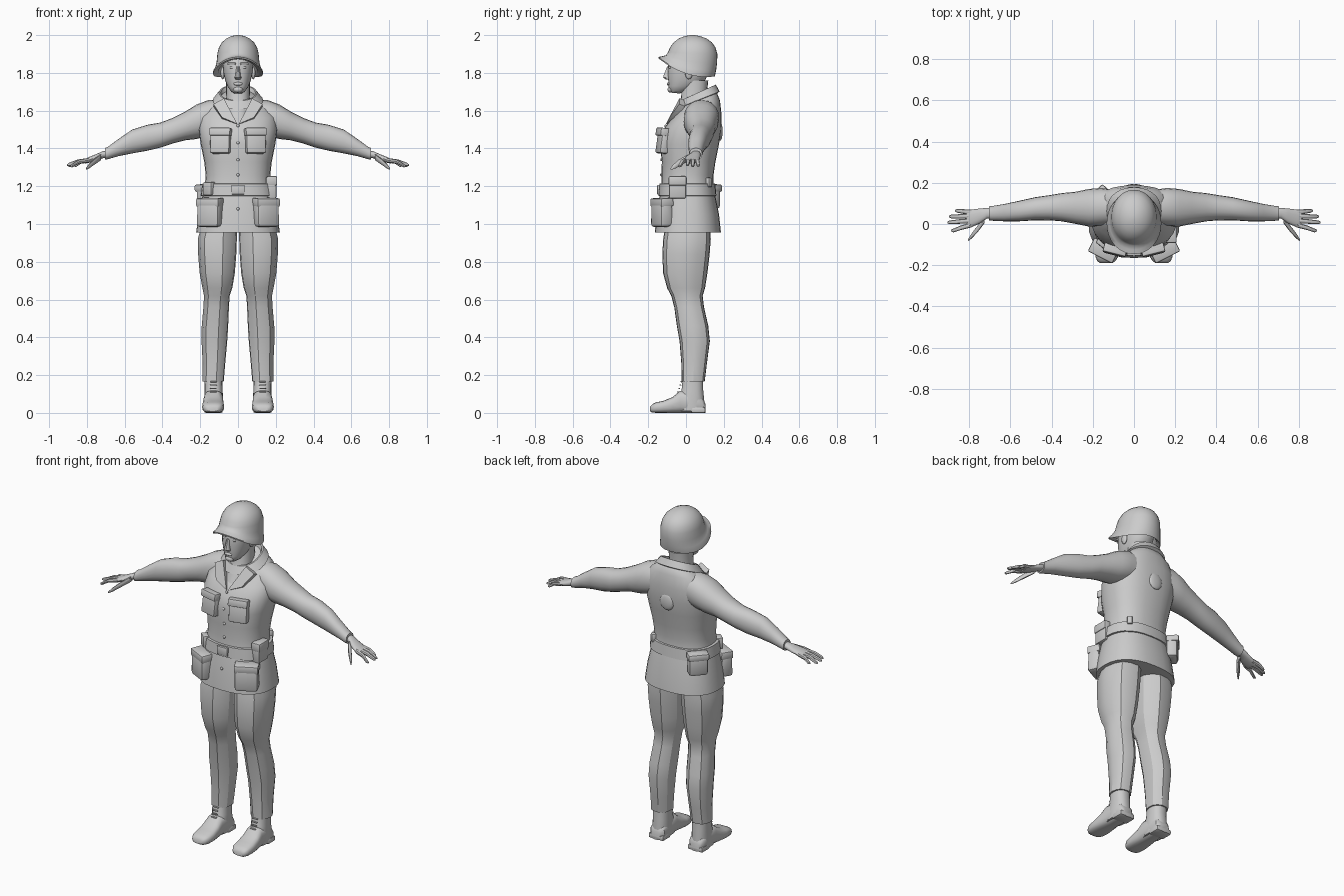
import bpy, bmesh, math
from mathutils import Matrix, Vector

gray = bpy.data.materials.new("plain gray")
gray.diffuse_color = (0.6, 0.6, 0.6, 1)


def finish(name, bm, mirror=False, angle=40):
    bmesh.ops.recalc_face_normals(bm, faces=bm.faces)
    me = bpy.data.meshes.new(name)
    bm.to_mesh(me)
    bm.free()
    me.materials.append(gray)
    me.shade_smooth()
    me.set_sharp_from_angle(angle=math.radians(angle))
    ob = bpy.data.objects.new(name, me)
    bpy.context.collection.objects.link(ob)
    if mirror:
        ob.modifiers.new("mirror", 'MIRROR').use_mirror_merge = False
    return ob


def loft(name, rings, axis='z', n=28, p=2.2, mirror=False, angle=40, fold=0.0):
    """Ring: (position, a0, a1, b0, b1, tilt, sag), a superellipse in the box a0..a1, b0..b1."""
    bm = bmesh.new()
    loops = []
    for r in rings:
        t, a0, a1, b0, b1 = r[:5]
        tilt, sag = (tuple(r[5:]) + (0, 0))[:2]
        loop = []
        for i in range(n):
            th = 2 * math.pi * i / n
            c, s = math.cos(th), math.sin(th)
            k = 1 - fold * (i % 2)
            u = math.copysign(abs(c) ** (2 / p), c) * k
            v = math.copysign(abs(s) ** (2 / p), s) * k
            a = (a0 + a1) / 2 + u * (a1 - a0) / 2
            b = (b0 + b1) / 2 + v * (b1 - b0) / 2
            w = t + tilt * v * (b1 - b0) / 2 - sag * c * c
            co = {'z': (a, b, w), 'x': (w, a, b), 'y': (a, w, b)}[axis]
            loop.append(bm.verts.new(co))
        loops.append(loop)
    for l0, l1 in zip(loops, loops[1:]):
        for i in range(n):
            j = (i + 1) % n
            bm.faces.new((l0[i], l0[j], l1[j], l1[i]))
    bm.faces.new(loops[0])
    bm.faces.new(loops[-1])
    return finish(name, bm, mirror, angle)


def box(name, loc, size, rz=0, rx=0, bevel=0.008, mirror=False, taper=1.0):
    bm = bmesh.new()
    bmesh.ops.create_cube(bm, size=1)
    for v in bm.verts:
        if v.co.z > 0:
            v.co.y *= taper
        v.co = Vector((v.co.x * size[0], v.co.y * size[1], v.co.z * size[2]))
    bmesh.ops.bevel(bm, geom=bm.edges[:], offset=bevel, segments=2, affect='EDGES', profile=0.5)
    m = Matrix.Translation(loc) @ Matrix.Rotation(math.radians(rz), 4, 'Z') @ Matrix.Rotation(math.radians(rx), 4, 'X')
    bm.transform(m)
    return finish(name, bm, mirror)


def ball(name, loc, size, mirror=False):
    bm = bmesh.new()
    bmesh.ops.create_uvsphere(bm, u_segments=16, v_segments=10, radius=1)
    bm.transform(Matrix.Translation(loc) @ Matrix.Diagonal((*size, 1)))
    return finish(name, bm, mirror)


def sym(rows):
    """Rings symmetric in x: (z, half width, y0, y1, tilt, sag)."""
    return [(r[0], -r[1], r[1], *r[2:]) for r in rows]


# Jacket body with flared skirt
loft("jacket", sym([
    (0.955, .222, -.165, .185), (1.05, .208, -.157, .175), (1.15, .188, -.14, .155),
    (1.20, .176, -.13, .145), (1.26, .171, -.13, .146), (1.33, .179, -.128, .156),
    (1.42, .197, -.138, .174), (1.50, .209, -.122, .187), (1.57, .203, -.075, .188, .08),
    (1.625, .165, -.045, .180, .25), (1.66, .115, -.035, .162, .4), (1.672, .09, -.03, .145, .45)]), p=2.4)

# Collar and lapels
loft("collar", sym([
    (1.65, .085, -.02, .135, .5), (1.695, .092, -.025, .15, .45), (1.695, .1, -.032, .158, .45),
    (1.655, .133, -.055, .178, .4), (1.65, .12, -.04, .165, .4)]), angle=30)
bm = bmesh.new()
front = [bm.verts.new(c) for c in ((.075, -.035, 1.665), (.13, -.035, 1.635), (.085, -.088, 1.565), (.004, -.105, 1.53))]
back = [bm.verts.new(v.co + Vector((0, .03, -.012))) for v in front]
bm.faces.new(front)
bm.faces.new(back)
for i in range(4):
    j = (i + 1) % 4
    bm.faces.new((front[i], front[j], back[j], back[i]))
finish("lapel", bm, True)

# Sleeves
loft("sleeve", [
    (.09, .0, .165, 1.48, 1.66), (.16, -.01, .175, 1.465, 1.655), (.22, -.012, .17, 1.45, 1.632),
    (.28, .0, .157, 1.443, 1.595), (.35, .013, .15, 1.425, 1.56), (.41, .018, .14, 1.405, 1.537),
    (.48, .018, .13, 1.388, 1.525), (.56, .013, .112, 1.374, 1.50), (.63, .013, .097, 1.36, 1.452),
    (.69, .016, .087, 1.343, 1.408), (.705, .018, .086, 1.34, 1.402), (.705, .028, .076, 1.35, 1.392)],
    axis='x', n=20, mirror=True)

# Hands
loft("palm", [
    (.68, .03, .075, 1.352, 1.392), (.715, .026, .078, 1.348, 1.386), (.75, .002, .075, 1.336, 1.37),
    (.79, -.016, .07, 1.324, 1.354), (.812, -.014, .068, 1.32, 1.344)], axis='x', n=16, mirror=True)
for label, y0, y1, x1, z1 in (("little", .058, .064, .868, 1.308), ("ring", .038, .036, .897, 1.307),
                              ("middle", .016, .008, .905, 1.312), ("index", -.005, -.032, .888, 1.306)):
    ym, xm, zm = (y0 + y1) / 2, (x1 + .795) / 2, 1.33
    loft(label + "_finger", [(x, y - r, y + r, z - r, z + r) for x, y, z, r in (
        (.79, y0, 1.338, .012), (xm, ym, zm, .011), (x1 - .01, y1, z1 + .003, .009), (x1, y1, z1, .004))],
        axis='x', n=8, mirror=True)
loft("thumb", [(x, y - r, y + r, z - r, z + r) for x, y, z, r in (
    (.725, .022, 1.355, .017), (.76, -.025, 1.33, .016), (.79, -.06, 1.305, .012), (.805, -.078, 1.292, .005))],
    axis='x', n=8, mirror=True)

# Belt with buckle, pouches and canteen
loft("belt", sym([(1.148, .187, -.138, .153), (1.15, .198, -.147, .161), (1.213, .189, -.141, .155),
                  (1.215, .174, -.13, .144)]), p=2.4)
box("buckle", (0, -.145, 1.182), (.07, .016, .05), bevel=.004)
box("large_pouch", (.175, -.045, 1.193), (.055, .09, .115))
box("pouch_flap", (.179, -.045, 1.228), (.057, .094, .05))
box("small_pouch", (-.15, -.09, 1.187), (.06, .045, .07), rz=-40)
box("canteen", (-.165, .125, 1.145), (.11, .065, .135), rz=48, bevel=.02)
box("canteen_cover", (-.168, .128, 1.19), (.117, .07, .04), rz=48, bevel=.01)
box("rear_clip", (.13, .12, 1.22), (.03, .03, .05), rz=-40)

# Pockets and buttons
box("chest_pocket", (.092, -.122, 1.44), (.108, .05, .135), rz=14, rx=-6, bevel=.012, mirror=True, taper=.8)
box("chest_pocket_flap", (.092, -.124, 1.487), (.114, .048, .042), rz=14, rx=-8, bevel=.006, mirror=True)
box("skirt_pocket", (.148, -.128, 1.06), (.13, .085, .15), rz=27, rx=3, bevel=.018, mirror=True, taper=.75)
box("skirt_pocket_flap", (.148, -.128, 1.115), (.134, .075, .045), rz=27, rx=3, bevel=.008, mirror=True)
for i, (y, z) in enumerate(((-.108, 1.52), (-.136, 1.43), (-.13, 1.34), (-.131, 1.26), (-.155, 1.08))):
    ball(f"button_{i}", (0, y, z), (.008, .006, .008))
ball("back_patch", (0, .18, 1.49), (.045, .014, .05))

# Trousers with pressed folds
loft("trouser_leg", [
    (1.0, .003, .19, -.11, .13), (.92, .003, .213, -.124, .134), (.84, .006, .211, -.128, .128),
    (.74, .014, .203, -.124, .116), (.66, .028, .188, -.102, .103), (.62, .042, .18, -.08, .09),
    (.56, .046, .183, -.064, .097), (.46, .05, .192, -.05, .12), (.38, .055, .193, -.036, .128),
    (.26, .066, .187, -.026, .112), (.165, .074, .188, -.024, .1), (.165, .085, .178, -.014, .09)],
    n=14, p=2.3, mirror=True, angle=24, fold=.03)

# Boots
loft("boot_shaft", [(.21, .085, .178, -.016, .09), (.12, .081, .177, -.024, .092), (.06, .08, .18, -.05, .098),
                    (.01, .082, .178, -.05, .098)], n=18, p=2.4, mirror=True)
loft("boot_foot", [
    (.102, .1, .162, .0, .05), (.085, .083, .176, 0, .08), (.03, .08, .178, 0, .11), (-.03, .078, .182, 0, .118),
    (-.07, .076, .187, 0, .085), (-.12, .073, .19, 0, .064), (-.16, .078, .187, 0, .056),
    (-.18, .09, .178, .002, .045), (-.19, .105, .165, .008, .032)], axis='y', n=18, p=2.9, mirror=True)
box("boot_heel", (.13, .065, .015), (.098, .075, .03), bevel=.008, mirror=True)
for i in range(4):
    box(f"boot_lace_{i}", (.13, -.024 - .006 * i, .165 - .018 * i), (.035, .01, .006), bevel=.002, mirror=True)

# Neck and head
loft("neck", sym([(1.56, .07, -.075, .11), (1.62, .068, -.045, .11), (1.67, .062, -.026, .108),
                  (1.76, .064, -.02, .118)]), n=20)
loft("head", sym([
    (1.693, .022, -.078, -.035, -.1), (1.705, .04, -.088, -.0, -.1), (1.73, .056, -.093, .06),
    (1.76, .068, -.094, .1), (1.80, .077, -.098, .122), (1.835, .08, -.095, .13), (1.87, .08, -.09, .13),
    (1.91, .06, -.06, .1)]), n=24, p=2.3)
ball("ear", (.081, .015, 1.80), (.011, .02, .034), True)
loft("nose", sym([(1.765, .014, -.106, -.08), (1.775, .018, -.122, -.08), (1.785, .014, -.12, -.08),
                  (1.835, .008, -.1, -.08)]), n=10)
ball("eye", (.032, -.083, 1.828), (.013, .008, .007), True)
box("brow", (.033, -.084, 1.848), (.045, .018, .014), rz=16, bevel=.005, mirror=True)
ball("lips", (0, -.092, 1.742), (.025, .009, .009))
ball("chin", (0, -.08, 1.712), (.026, .018, .017))

# Helmet with flared rim
loft("helmet", sym([
    (1.87, .09, -.085, .125, -.2, .02), (1.836, .105, -.11, .135, -.3, .03), (1.829, .132, -.145, .152, -.32, .034),
    (1.836, .133, -.146, .154, -.32, .034), (1.853, .121, -.125, .16, -.25, .028), (1.875, .113, -.105, .165, -.14, .015),
    (1.905, .109, -.095, .166, -.04), (1.935, .101, -.085, .156), (1.962, .085, -.065, .137),
    (1.983, .06, -.037, .107), (1.995, .034, -.005, .073), (2.0, .01, .022, .045)]), n=32, p=2.05, angle=50)
